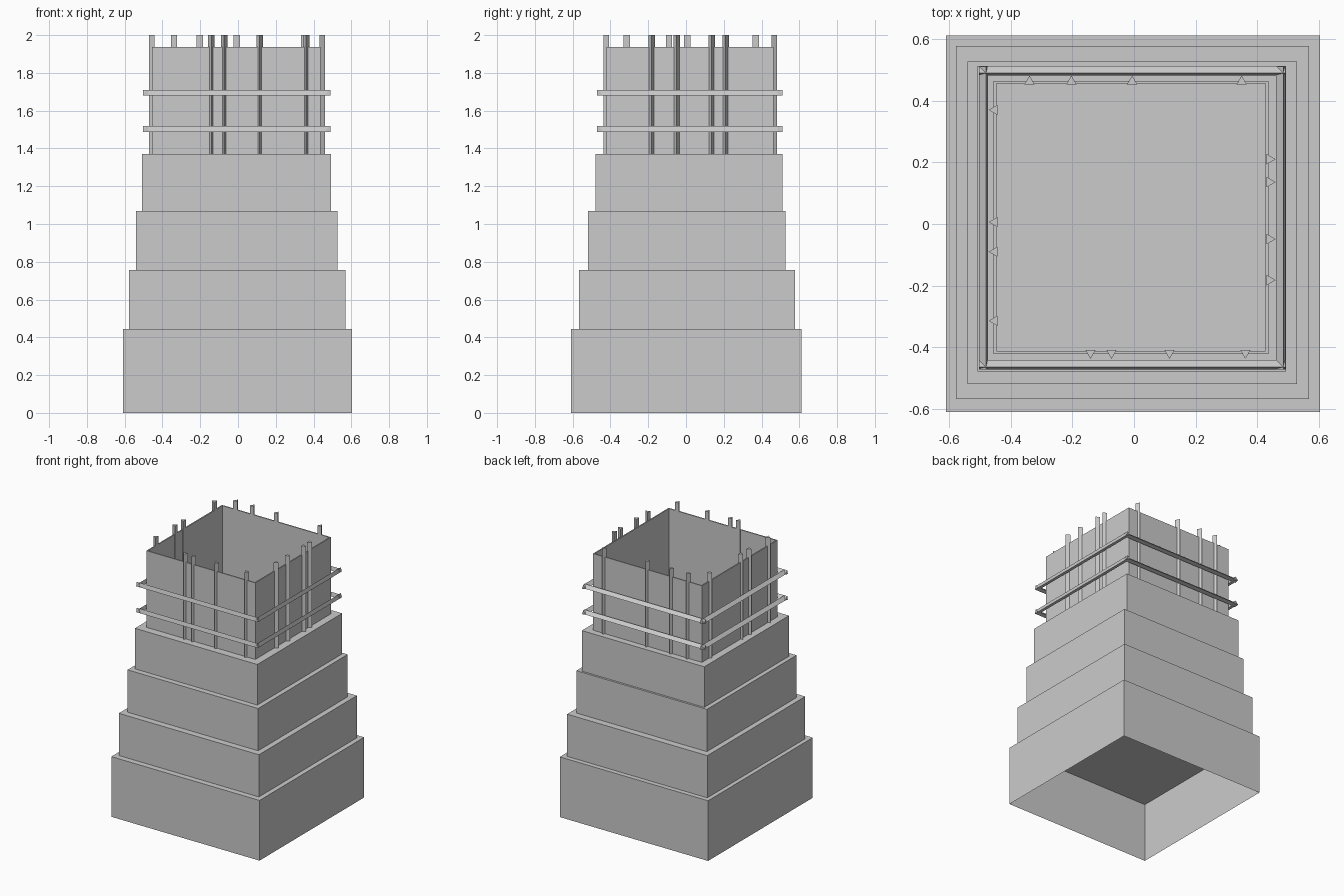
import bpy, bmesh
from math import cos, sin, pi, radians

old = bpy.data.objects.get("Cube")
if old:
    bpy.data.objects.remove(old, do_unlink=True)

concrete = bpy.data.materials.new("plain grey")
concrete.use_nodes = True
grey = (0.6, 0.6, 0.6, 1)
concrete.diffuse_color = grey
concrete.node_tree.nodes["Principled BSDF"].inputs["Base Color"].default_value = grey


def finish(name, bm):
    bmesh.ops.recalc_face_normals(bm, faces=bm.faces)
    mesh = bpy.data.meshes.new(name)
    bm.to_mesh(mesh)
    bm.free()
    mesh.materials.append(concrete)
    obj = bpy.data.objects.new(name, mesh)
    bpy.context.collection.objects.link(obj)
    return obj


def prism(name, start, end):
    """Join two matching outlines into a closed solid."""
    bm = bmesh.new()
    a = [bm.verts.new(p) for p in start]
    b = [bm.verts.new(p) for p in end]
    bm.faces.new(a)
    bm.faces.new(b)
    for i in range(len(a)):
        j = (i + 1) % len(a)
        bm.faces.new((a[i], a[j], b[j], b[i]))
    return finish(name, bm)


def rect(x0, x1, y0, y1, z):
    return [(x0, y0, z), (x1, y0, z), (x1, y1, z), (x0, y1, z)]


def open_box(name, bounds, z0, z1, open_top=False):
    """Box with its bottom or top face left out."""
    bm = bmesh.new()
    low = [bm.verts.new(p) for p in rect(*bounds, z0)]
    high = [bm.verts.new(p) for p in rect(*bounds, z1)]
    bm.faces.new(low if open_top else high)
    for i in range(4):
        j = (i + 1) % 4
        bm.faces.new((low[i], low[j], high[j], high[i]))
    return finish(name, bm)


# Stepped base blocks, hollow from below
blocks = [
    ("base_block", (-0.609, 0.603, -0.61, 0.612), 0, 0.445),
    ("lower_block", (-0.578, 0.568, -0.567, 0.577), 0.445, 0.757),
    ("middle_block", (-0.54, 0.528, -0.519, 0.527), 0.757, 1.07),
    ("upper_block", (-0.508, 0.493, -0.478, 0.512), 1.07, 1.37),
]
for name, bounds, z0, z1 in blocks:
    open_box(name, bounds, z0, z1)

# Thin-walled open shaft on top
X0, X1, Y0, Y1 = -0.455, 0.436, -0.421, 0.464
shaft = open_box("top_shaft", (X0, X1, Y0, Y1), 1.37, 1.936, open_top=True)
walls = shaft.modifiers.new("wall thickness", "SOLIDIFY")
walls.thickness = 0.0125
walls.offset = -1

# Three-sided upright rods: side, outward angle, centre line, positions along the wall
R = 0.0193
rods = [
    ("front", -90, Y0 + 0.003, (-0.141, -0.073, 0.115, 0.361)),
    ("back", 90, Y1 - 0.002, (-0.339, -0.203, -0.006, 0.349)),
    ("right", 180, X0 + 0.003, (0.37, 0.006, -0.09, -0.314)),
    ("left", 0, X1 + 0.004, (0.21, 0.136, -0.049, -0.182)),
]
for side, turn, line, spots in rods:
    for n, s in enumerate(spots, 1):
        cx, cy = (s, line) if side in ("front", "back") else (line, s)
        ring = [(cx + R * cos(radians(turn) + k * 2 * pi / 3),
                 cy + R * sin(radians(turn) + k * 2 * pi / 3)) for k in range(3)]
        prism(f"{side}_rod_{n}", [(x, y, 1.37) for x, y in ring],
              [(x, y, 2.0) for x, y in ring])

# Two bands of three-sided rails around the shaft
section = [(0, -0.015), (0.007, 0.015), (0.03, -0.008)]
for level, z in (("lower", 1.503), ("upper", 1.694)):
    for side, y in (("front", -0.471), ("back", 0.482)):
        prism(f"{level}_{side}_rail",
              *[[(x, y + u, z + h) for u, h in section] for x in (-0.503, 0.491)])
    for side, x in (("right", -0.473), ("left", 0.491)):
        prism(f"{level}_{side}_rail",
              *[[(x - u, y, z + h) for u, h in section] for y in (-0.471, 0.511)])
